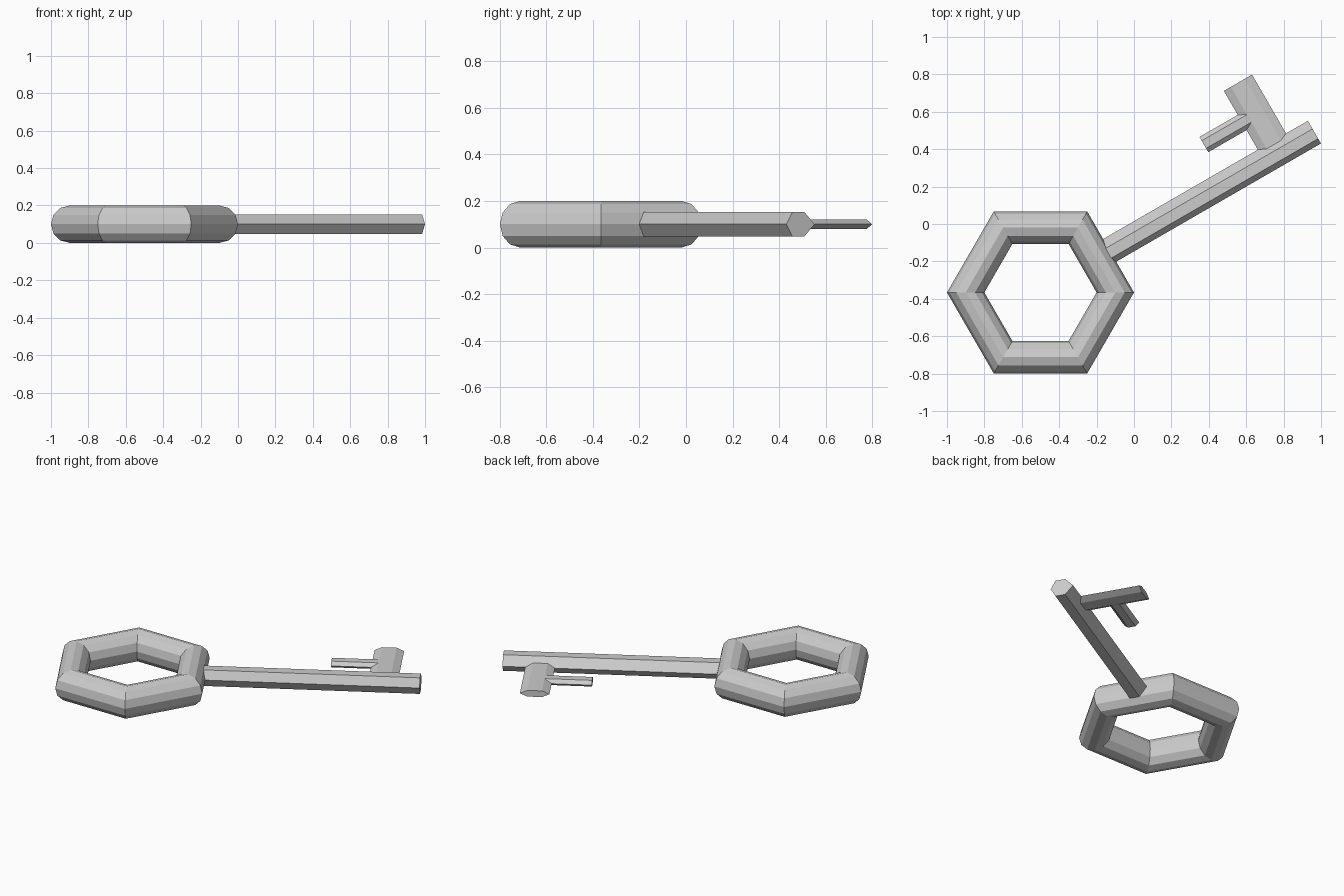
import bpy
import bmesh
from math import radians, cos, sin
from mathutils import Vector

if "Cube" in bpy.data.objects:
    bpy.data.objects.remove(bpy.data.objects["Cube"])

CENTER = Vector((-0.5, -0.366, 0.1))
A = radians(30)
ALONG = Vector((cos(A), sin(A), 0))     # direction of the shaft
ACROSS = Vector((-sin(A), cos(A), 0))   # direction of the bit
UP = Vector((0, 0, 1))


def hex_bar(name, origin, axis, side, start, end, lo, flat_lo, flat_hi, hi, h):
    """Six-sided bar with flat top and bottom; pointed sides at lo and hi."""
    profile = [(lo, 0), (flat_lo, -h), (flat_hi, -h), (hi, 0), (flat_hi, h), (flat_lo, h)]
    bm = bmesh.new()
    rings = [[bm.verts.new(origin + axis * d + side * u + UP * w) for u, w in profile]
             for d in (start, end)]
    for ring in rings:
        bm.faces.new(ring)
    for i in range(6):
        j = (i + 1) % 6
        bm.faces.new((rings[0][i], rings[0][j], rings[1][j], rings[1][i]))
    bmesh.ops.recalc_face_normals(bm, faces=bm.faces)
    mesh = bpy.data.meshes.new(name)
    bm.to_mesh(mesh)
    bm.free()
    obj = bpy.data.objects.new(name, mesh)
    bpy.context.collection.objects.link(obj)
    return obj


# Hexagonal handle ring
bpy.ops.mesh.primitive_torus_add(major_segments=6, minor_segments=12,
                                 major_radius=0.4, minor_radius=0.1, location=CENTER)
bpy.context.object.name = "handle_ring"

# Shaft, slightly wider on the bit side
hex_bar("shaft", CENTER, ALONG, ACROSS, 0.35, 1.697, -0.06, -0.03, 0.03, 0.08, 0.052)

# Flat bit standing off the shaft
hex_bar("bit", CENTER + ALONG * 1.475, ACROSS, ALONG, 0.05, 0.443,
        -0.087, -0.0435, 0.0435, 0.087, 0.02)

# Small tooth pointing back toward the handle
hex_bar("tooth", CENTER + ACROSS * 0.248, ALONG, ACROSS, 1.152, 1.43,
        -0.047, -0.0235, 0.0235, 0.047, 0.02)
